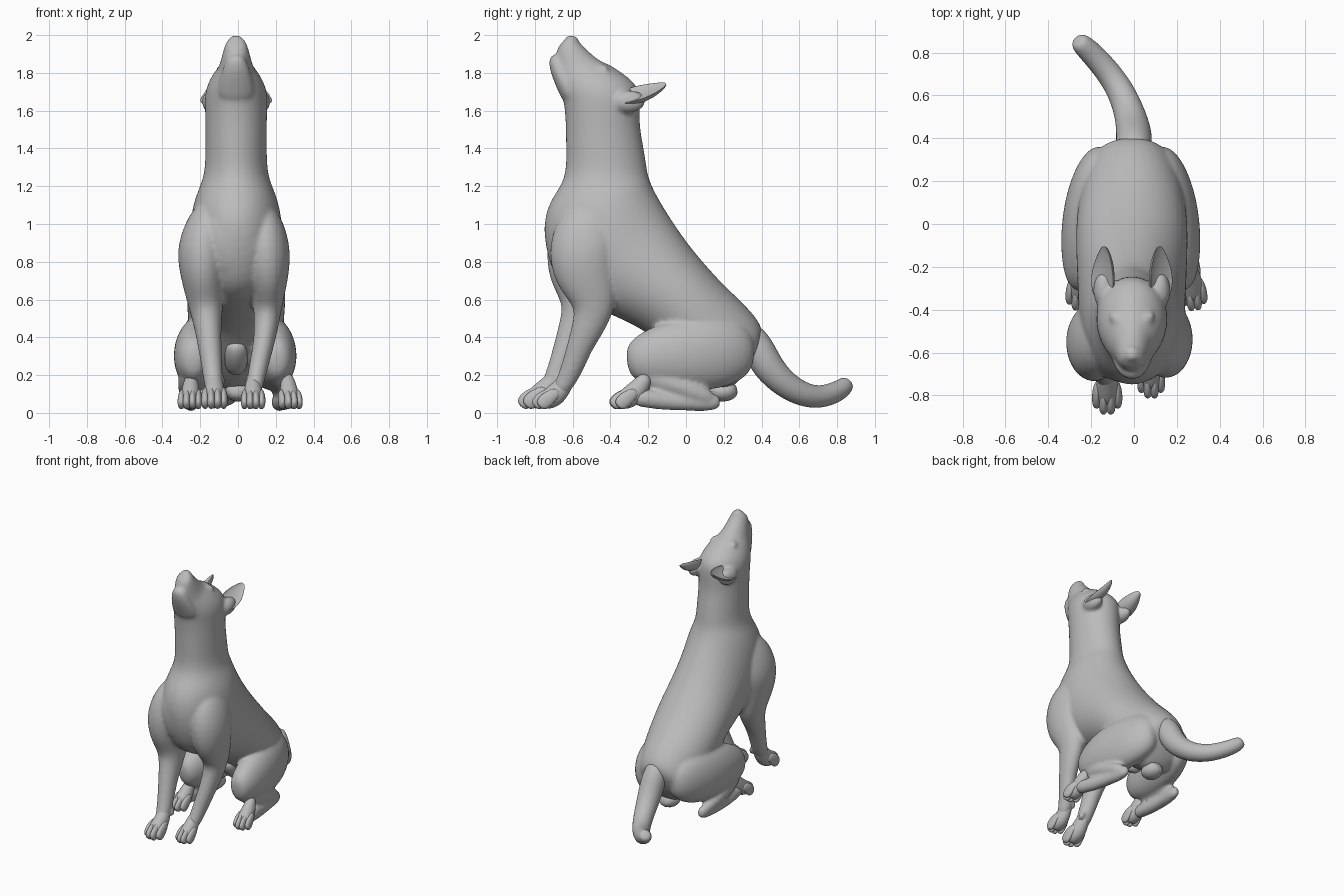
import bpy, bmesh, math
from mathutils import Vector, Matrix

cube = bpy.data.objects.get("Cube")
if cube:
    bpy.data.objects.remove(cube, do_unlink=True)

coat = bpy.data.materials.new("plain grey")
coat.use_nodes = True
coat.diffuse_color = (0.5, 0.5, 0.5, 1)
bsdf = coat.node_tree.nodes["Principled BSDF"]
bsdf.inputs["Base Color"].default_value = (0.5, 0.5, 0.5, 1)
bsdf.inputs["Roughness"].default_value = 0.7

SIDES = 12
FIT = 1.045  # makes up for the shrinkage of subdivision


def build(name, tubes, cup=False, blend=0):
    """One smooth object from tubes; a tube is a list of rings (centre, u, v).
    With blend, the tubes are fused into one skin and softened that many times."""
    bm = bmesh.new()
    for rings in tubes:
        loops = []
        for c, u, v in rings:
            loop = []
            for i in range(SIDES):
                a = 2 * math.pi * i / SIDES
                h = math.sin(a)
                if cup and h < 0:
                    h *= -0.3
                loop.append(bm.verts.new(c + (u * math.cos(a) + v * h) * FIT))
            loops.append(loop)
        for a, b in zip(loops, loops[1:]):
            for i in range(SIDES):
                j = (i + 1) % SIDES
                bm.faces.new((a[i], a[j], b[j], b[i]))
        bm.faces.new(loops[0][::-1])
        bm.faces.new(loops[-1])
    bmesh.ops.recalc_face_normals(bm, faces=bm.faces)
    for f in bm.faces:
        f.smooth = True
    me = bpy.data.meshes.new(name)
    bm.to_mesh(me)
    bm.free()
    me.materials.append(coat)
    ob = bpy.data.objects.new(name, me)
    bpy.context.collection.objects.link(ob)
    sub = ob.modifiers.new("round", 'SUBSURF')
    sub.levels = sub.render_levels = 2
    if blend:
        skin = ob.modifiers.new("fuse", 'REMESH')
        skin.mode = 'VOXEL'
        skin.voxel_size = 0.011
        skin.use_smooth_shade = True
        soft = ob.modifiers.new("soften", 'SMOOTH')
        soft.factor = 0.5
        soft.iterations = blend


def profile(stations, cx=-.01):
    """Rings spanning a back point and a front point: (yb, zb, yf, zf, half width)."""
    rings = []
    for yb, zb, yf, zf, w in stations:
        b, f = Vector((cx, yb, zb)), Vector((cx, yf, zf))
        rings.append(((b + f) / 2, Vector((w, 0, 0)), (b - f) / 2))
    return rings


def limb(points, side=(1, 0, 0)):
    """Rings square to a path: (x, y, z, half width, half depth)."""
    ps = [Vector(p[:3]) for p in points]
    rings = []
    for i, p in enumerate(points):
        t = (ps[min(i + 1, len(ps) - 1)] - ps[max(i - 1, 0)]).normalized()
        u = Vector(side)
        u = (u - t * u.dot(t)).normalized()
        rings.append((ps[i], u * p[3], t.cross(u) * p[4]))
    return rings


def paw(name, x, y, yaw=0.0, size=1.0):
    """Paw whose middle toes end at (x, y), with four toes."""
    tubes = [limb([(0, .22, .22, .03, .034), (0, .17, .15, .048, .055), (0, .125, .10, .056, .064),
                   (0, .08, .072, .058, .056), (0, .045, .05, .046, .034)])]
    for dx, back in ((-.049, .028), (-.017, 0), (.017, 0), (.049, .028)):
        tubes.append(limb([(dx * .8, .125 + back, .125, .014, .022),
                           (dx, .08 + back, .10, .021, .038),
                           (dx, .035 + back, .062, .0225, .046),
                           (dx, .008 + back, .034, .018, .028)]))
    m = Matrix.Translation((x, y, 0)) @ Matrix.Rotation(yaw, 4, 'Z') @ Matrix.Scale(size, 4)
    r = m.to_3x3()
    build(name, [[(m @ c, r @ u, r @ v) for c, u, v in t] for t in tubes])


# Torso, neck and head in one sweep from rump to nose
body = [profile([
    (.40, .38, .34, .24, .10), (.41, .46, .22, .09, .185), (.31, .575, .08, .16, .23),
    (.20, .675, -.08, .30, .255), (.10, .785, -.20, .43, .262), (0, .905, -.36, .505, .258),
    (-.10, 1.055, -.60, .61, .25), (-.165, 1.165, -.70, .71, .25), (-.195, 1.235, -.765, .95, .23),
    (-.205, 1.275, -.73, 1.12, .188), (-.213, 1.33, -.632, 1.23, .164), (-.228, 1.42, -.635, 1.4, .162),
    (-.248, 1.53, -.636, 1.52, .162), (-.243, 1.64, -.64, 1.58, .165), (-.25, 1.73, -.645, 1.635, .166),
    (-.33, 1.795, -.655, 1.675, .152), (-.41, 1.848, -.67, 1.73, .12), (-.455, 1.86, -.685, 1.785, .092),
    (-.52, 1.915, -.69, 1.84, .077), (-.58, 1.98, -.69, 1.895, .062), (-.605, 2.01, -.675, 1.95, .042)])]

# Breast filling the space between the shoulders
body.append(limb([(-.02, -.56, 1.13, .09, .10), (-.02, -.58, 1.04, .19, .155), (-.02, -.585, .92, .215, .165),
                  (-.02, -.57, .80, .19, .15), (-.02, -.56, .71, .13, .115)]))

# Lower jaw, nose pad, brows and ear roots
body.append(profile([
    (-.54, 1.68, -.645, 1.63, .10), (-.57, 1.74, -.675, 1.70, .098), (-.61, 1.80, -.708, 1.775, .08),
    (-.64, 1.86, -.728, 1.845, .06), (-.66, 1.905, -.722, 1.895, .036)]))
body.append(limb([(-.01, -.57, 1.965, .028, .02), (-.01, -.605, 1.977, .038, .028),
                  (-.01, -.64, 1.972, .03, .024)]))
for s in (1, -1):
    body.append(limb([(s * .035 - .01, -.47, 1.835, .02, .016), (s * .07 - .01, -.445, 1.832, .026, .02),
                      (s * .105 - .01, -.42, 1.81, .02, .014)], side=(0, 1, 0)))
    body.append(limb([(s * .13 - .01, -.39, 1.65, .03, .035), (s * .135 - .01, -.33, 1.645, .05, .062),
                      (s * .13 - .01, -.26, 1.65, .045, .058), (s * .12 - .01, -.22, 1.665, .025, .03)]))

# Front legs with shoulders and dewclaws, the right one set further forward
body += [
    limb([(.10, -.41, 1.10, .06, .10), (.135, -.50, .99, .11, .185), (.15, -.55, .85, .132, .19),
          (.16, -.53, .71, .107, .165), (.158, -.475, .57, .076, .112), (.15, -.515, .46, .064, .088),
          (.135, -.56, .36, .055, .068), (.105, -.605, .23, .05, .058), (.09, -.645, .15, .045, .05),
          (.085, -.68, .10, .034, .036)]),
    limb([(.065, -.585, .21, .012, .015), (.05, -.595, .17, .018, .022), (.05, -.61, .145, .012, .012)]),
    limb([(-.13, -.42, 1.10, .06, .10), (-.165, -.51, .99, .115, .185), (-.19, -.56, .85, .14, .19),
          (-.187, -.56, .71, .114, .165), (-.17, -.535, .57, .092, .116), (-.16, -.585, .46, .072, .088),
          (-.15, -.63, .36, .062, .068), (-.137, -.675, .23, .054, .058), (-.13, -.715, .15, .049, .05),
          (-.127, -.75, .10, .036, .036)]),
    limb([(-.095, -.655, .21, .012, .015), (-.08, -.665, .17, .018, .022), (-.08, -.68, .145, .012, .012)])]

# Folded hind legs: thigh, shin and foot
for s, dx, end in ((1, 0, .275), (-1, .03, .225)):
    def leg(points):
        return limb([(s * (x + dx), y, z, w, d) for x, y, z, w, d in points])
    body += [
        leg([(.09, .355, .34, .05, .08), (.12, .29, .335, .10, .165), (.165, .14, .32, .122, .20),
             (.192, -.04, .308, .122, .194), (.20, -.18, .29, .108, .158), (.207, -.27, .28, .08, .115),
             (.21, -.315, .275, .04, .06)]),
        leg([(.21, -.25, .24, .05, .075), (.228, -.14, .175, .06, .07), (.235, -.02, .135, .054, .058),
             (.23, .07, .10, .046, .05), (.218, .15, .065, .032, .038)]),
        leg([(.21, .185, .062, .025, .035), (.212, .13, .056, .038, .048), (.225, .03, .055, .042, .044),
             ((.225 + end) / 2, -.12, .062, .042, .048), (end, -.23, .08, .043, .05),
             (end, -.28, .075, .034, .036)])]
build("body_head_and_legs", body, blend=8)

# Lower belly and groin
build("groin", [limb([(-.01, -.14, .38, .05, .04), (-.01, -.08, .30, .062, .055),
                      (-.01, .04, .22, .06, .06)]),
                limb([(0, .12, .13, .06, .05), (0, .20, .10, .075, .055),
                      (0, .27, .14, .05, .05)])])

# Tail curling to the right
build("tail", [limb([
    (0, .31, .45, .07, .07), (0, .38, .35, .085, .085), (0, .43, .245, .082, .084),
    (-.02, .52, .15, .071, .072), (-.06, .62, .095, .064, .065), (-.12, .71, .08, .059, .06),
    (-.20, .80, .11, .055, .056), (-.25, .845, .145, .048, .048), (-.265, .86, .165, .03, .03)])])

# Cupped ears
for side, s in (("left", 1), ("right", -1)):
    build(side + "_ear", [limb([
        (s * .13 - .01, -.38, 1.665, .035, .035), (s * .142 - .01, -.32, 1.68, .062, .055),
        (s * .142 - .01, -.25, 1.70, .066, .06), (s * .135 - .01, -.18, 1.72, .05, .05),
        (s * .13 - .01, -.125, 1.738, .026, .026), (s * .13 - .01, -.105, 1.745, .01, .01)],
        side=(1, 0, -.75 * s))], cup=True)

# Paws
paw("left_front_paw", .08, -.81, 0, .92)
paw("right_front_paw", -.125, -.885, 0, 1.0)
paw("left_hind_paw", .285, -.40, .12, .92)
paw("right_hind_paw", -.258, -.40, -.05, .92)
